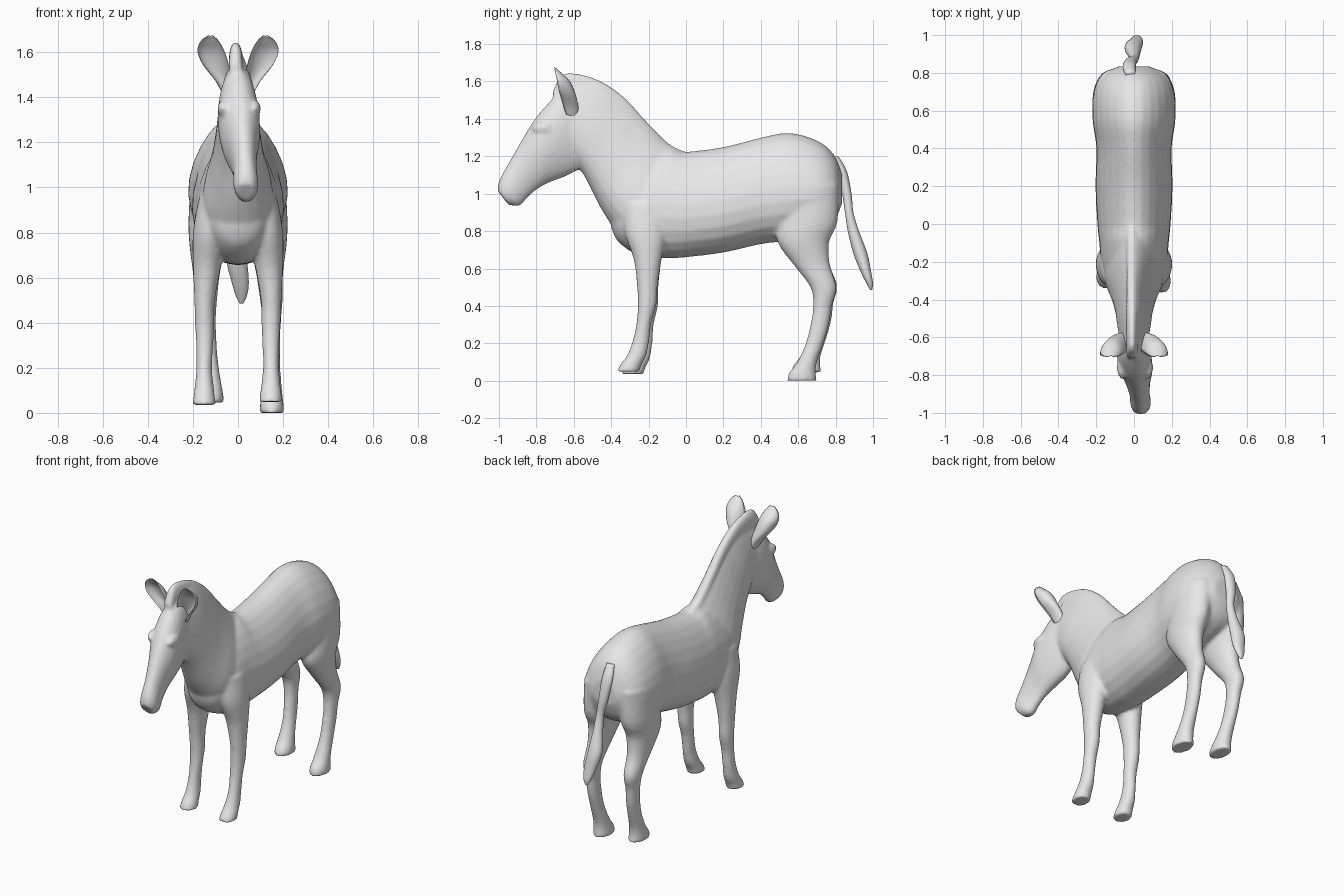
import bpy
import bmesh
import math
from mathutils import Vector

cube = bpy.data.objects.get("Cube")
if cube:
    bpy.data.objects.remove(cube, do_unlink=True)

SIDES = 24
STEPS = 4

grey = bpy.data.materials.new("plain_grey")
grey.use_nodes = True
grey.diffuse_color = (0.8, 0.8, 0.8, 1)
grey.node_tree.nodes["Principled BSDF"].inputs["Base Color"].default_value = (0.8, 0.8, 0.8, 1)


def resample(rows):
    """Smooth the rows with a Catmull-Rom spline."""
    rows = [Vector(row) for row in rows]
    result = []
    for i in range(len(rows) - 1):
        before, start, end = rows[max(i - 1, 0)], rows[i], rows[i + 1]
        after = rows[min(i + 2, len(rows) - 1)]
        for step in range(STEPS):
            t = step / STEPS
            result.append(start + (end - before) * (t / 2)
                          + (before * 2 - start * 5 + end * 4 - after) * (t * t / 2)
                          + (start * 3 - before - end * 3 + after) * (t * t * t / 2))
    result.append(rows[-1])
    return result


def loft(bm, rows, egg=0.0, scoop=False):
    """Skin oval rings. Row: centre x, first edge y z, second edge y z, half width."""
    rings = []
    for x, first_y, first_z, second_y, second_z, width in resample(rows):
        first = Vector((x, first_y, first_z))
        second = Vector((x, second_y, second_z))
        ring = []
        for i in range(SIDES):
            angle = math.tau * i / SIDES
            c, s = math.cos(angle), math.sin(angle)
            across = width * c * (1 - egg * s)
            along = (1 + s) / 2
            if scoop:
                along = s if s > 0 else -0.65 * s
            point = first.lerp(second, along)
            point.x += across
            ring.append(bm.verts.new(point))
        rings.append(ring)
    faces = [bm.faces.new(rings[0]), bm.faces.new(rings[-1])]
    for low, high in zip(rings, rings[1:]):
        for i in range(SIDES):
            j = (i + 1) % SIDES
            faces.append(bm.faces.new((low[i], low[j], high[j], high[i])))
    bmesh.ops.recalc_face_normals(bm, faces=faces)


def finish(bm, name):
    mesh = bpy.data.meshes.new(name)
    bm.to_mesh(mesh)
    bm.free()
    mesh.materials.append(grey)
    for face in mesh.polygons:
        face.use_smooth = True
    obj = bpy.data.objects.new(name, mesh)
    bpy.context.collection.objects.link(obj)
    return obj


def blend(obj, voxel, rounds):
    """Fuse overlapping parts into one soft surface."""
    remesh = obj.modifiers.new("fuse", "REMESH")
    remesh.mode = "VOXEL"
    remesh.voxel_size = voxel
    remesh.use_smooth_shade = True
    smooth = obj.modifiers.new("soften", "SMOOTH")
    smooth.factor = 0.5
    smooth.iterations = rounds


body = bmesh.new()

# Torso: y, belly height, back height, half width
torso = [(-.40, .82, 1.0, .05), (-.36, .74, 1.1, .11), (-.25, .67, 1.2, .165),
         (-.1, .655, 1.24, .18), (0, .66, 1.225, .19), (.2, .685, 1.25, .2),
         (.4, .73, 1.3, .195), (.55, .75, 1.325, .215), (.7, .79, 1.285, .21),
         (.79, .85, 1.21, .165), (.835, .95, 1.1, .08)]
loft(body, [(0, y, low, y, high, w) for y, low, high, w in torso], egg=.22)

# Neck, from shoulders to poll
loft(body, [(0, -.31, .72, .02, 1.2, .15), (0, -.39, .82, -.1, 1.265, .145),
            (0, -.46, .93, -.21, 1.375, .115), (0, -.515, 1.04, -.33, 1.5, .095),
            (0, -.56, 1.12, -.46, 1.59, .085), (0, -.62, 1.2, -.62, 1.61, .07)], egg=.4)

# Upright mane crest and forelock
crest = [(-.02, 1.16, 1.23), (-.1, 1.2, 1.275), (-.21, 1.3, 1.385), (-.33, 1.42, 1.515),
         (-.46, 1.5, 1.605), (-.6, 1.5, 1.645), (-.67, 1.48, 1.63), (-.71, 1.48, 1.55)]
loft(body, [(-.01, y, low, y, high, .03) for y, low, high in crest])

# Head, turned slightly to its left
loft(body, [(0, -.57, 1.13, -.62, 1.57, .07), (0, -.65, 1.09, -.71, 1.51, .09),
            (.01, -.74, 1.055, -.8, 1.41, .088), (.02, -.8, 1.02, -.87, 1.3, .066),
            (.03, -.85, .975, -.945, 1.17, .053), (.035, -.89, .935, -.995, 1.08, .055),
            (.035, -.95, .94, -1.01, 1.02, .042)], egg=-.08)

# Brow and eye bumps
for side in (-1, 1):
    loft(body, [(side * .07 + .005, y, 1.35 - r, y, 1.35 + r, r * .7)
                for y, r in ((-.82, .01), (-.79, .032), (-.74, .035), (-.7, .01))])

# Legs: height, front edge, rear edge, centre x, half width
fore = [(.95, -.33, -.1, .11, .065), (.8, -.33, -.1, .125, .075), (.65, -.28, -.13, .138, .062),
        (.5, -.26, -.15, .148, .046), (.4, -.255, -.155, .148, .043), (.3, -.26, -.18, .148, .038),
        (.2, -.28, -.19, .15, .035), (.12, -.31, -.205, .15, .042), (.07, -.345, -.23, .15, .048),
        (.035, -.36, -.24, .15, .052)]
hind = [(1.05, .52, .82, .11, .1), (.85, .49, .81, .13, .09), (.74, .49, .765, .135, .08),
        (.62, .575, .77, .14, .06), (.5, .665, .805, .148, .05), (.4, .68, .78, .15, .04),
        (.3, .665, .765, .15, .037), (.2, .64, .735, .15, .038), (.1, .595, .7, .15, .046),
        (.04, .55, .695, .15, .052), (0, .54, .7, .15, .054)]


def leg(profile, side, forward=0.0, lift=0.0, inward=0.0):
    rows = []
    for z, front, rear, x, w in profile:
        low = max(0, 1 - z / .6)
        height = z + lift * low
        offset = forward * low
        rows.append((side * (x - inward * low), front + offset, height, rear + offset, height, w))
    loft(body, rows)


leg(fore, 1, forward=-.01, lift=.015, inward=.005)
leg(fore, -1, forward=.015)
leg(hind, 1)
leg(hind, -1, forward=.025, lift=.045, inward=.035)

blend(finish(body, "body"), .01, 8)

# Cupped ears
for side, name in ((1, "left_ear"), (-1, "right_ear")):
    ear = bmesh.new()
    loft(ear, [(side * .045, -.64, 1.42, -.58, 1.4, .025), (side * .065, -.66, 1.48, -.575, 1.46, .038),
               (side * .1, -.68, 1.55, -.59, 1.53, .058), (side * .12, -.69, 1.605, -.62, 1.6, .06),
               (side * .125, -.7, 1.65, -.665, 1.645, .04), (side * .122, -.705, 1.675, -.695, 1.672, .01)],
         scoop=True)
    finish(ear, name)

# Hanging tail with a fuller tuft: height, front edge, rear edge, centre x, half width
tail = bmesh.new()
strand = [(1.2, .775, .815, -.02, .025), (1.12, .81, .86, -.025, .035), (1, .835, .885, -.015, .03),
          (.9, .85, .895, 0, .024), (.8, .865, .925, 0, .03), (.68, .895, .97, -.005, .045),
          (.58, .935, .99, .01, .038), (.52, .965, 1, .015, .025), (.485, .985, .995, .015, .008)]
loft(tail, [(x, front, z, rear, z, w) for z, front, rear, x, w in strand])
finish(tail, "tail")
